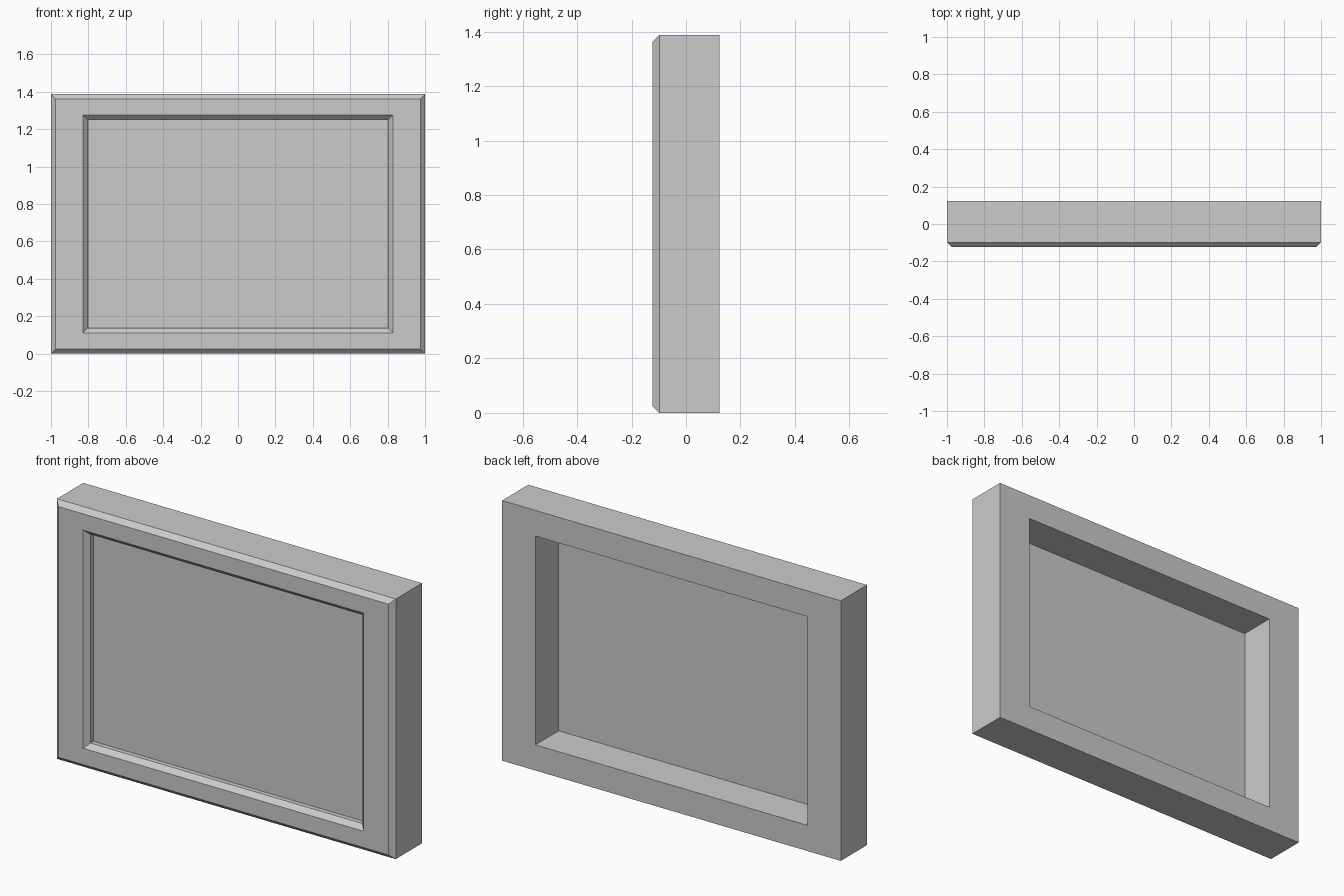
import bpy, bmesh

if "Cube" in bpy.data.objects:
    bpy.data.objects.remove(bpy.data.objects["Cube"])

HALF_H = 0.694     # half of the overall height, also the centre height
DEPTH = 0.123      # half depth
BEVEL = 0.025
OPEN_X, OPEN_Z = 0.803, 0.557   # half size of the opening


def make_object(name, bm):
    mesh = bpy.data.meshes.new(name)
    bm.to_mesh(mesh)
    bm.free()
    obj = bpy.data.objects.new(name, mesh)
    bpy.context.collection.objects.link(obj)
    return obj


def rect(bm, hx, hz, y):
    return [bm.verts.new((sx * hx, y, HALF_H + sz * hz))
            for sx, sz in ((-1, -1), (1, -1), (1, 1), (-1, 1))]


# Frame: rectangular rings joined around a closed cross-section
bm = bmesh.new()
section = [
    (1, HALF_H, DEPTH),
    (1, HALF_H, BEVEL - DEPTH),
    (1 - BEVEL, HALF_H - BEVEL, -DEPTH),
    (OPEN_X + BEVEL, OPEN_Z + BEVEL, -DEPTH),
    (OPEN_X, OPEN_Z, BEVEL - DEPTH),
    (OPEN_X, OPEN_Z, DEPTH),
]
rings = [rect(bm, *s) for s in section]
for a, b in zip(rings, rings[1:] + rings[:1]):
    for i in range(4):
        j = (i + 1) % 4
        bm.faces.new((a[i], a[j], b[j], b[i]))
bmesh.ops.recalc_face_normals(bm, faces=bm.faces)
make_object("frame", bm)

# Picture panel: thin sheet set just behind the inner bevel
bm = bmesh.new()
bm.faces.new(rect(bm, OPEN_X, OPEN_Z, -0.073))
make_object("picture_panel", bm)
